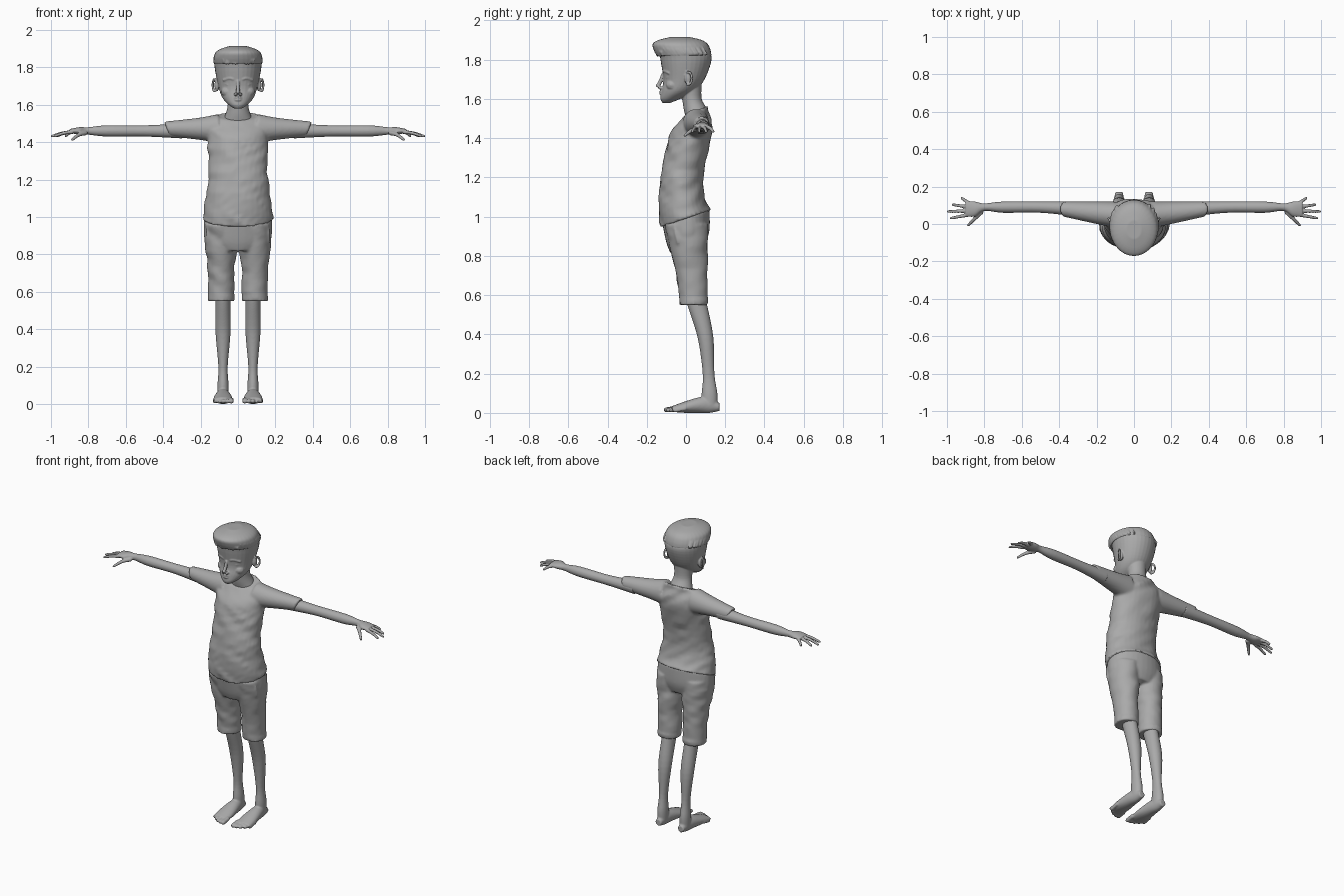
import bpy, bmesh, math, random
from mathutils import Vector, Matrix, noise

random.seed(4)
if "Cube" in bpy.data.objects:
    bpy.data.objects.remove(bpy.data.objects["Cube"])

grey = bpy.data.materials.new("plain_grey")
grey.use_nodes = True
tone = (0.4, 0.4, 0.4, 1)
grey.diffuse_color = tone
grey.node_tree.nodes["Principled BSDF"].inputs["Base Color"].default_value = tone


def spline(rows, steps=5):
    """Catmull-Rom interpolation through equally long rows."""
    last = len(rows) - 1
    smooth = []
    for i in range(last):
        before, start, end, after = (Vector(rows[max(0, min(last, i + k))])
                                     for k in (-1, 0, 1, 2))
        for step in range(steps):
            t = step / steps
            slope_in, slope_out = (end - before) / 2, (after - start) / 2
            bend = 3 * (end - start) - 2 * slope_in - slope_out
            twist = 2 * (start - end) + slope_in + slope_out
            smooth.append(start + t * (slope_in + t * (bend + t * twist)))
    return smooth + [Vector(rows[last])]


def skin(bm, rings):
    """Join rings of points into a closed tube."""
    loops = [[bm.verts.new(point) for point in ring] for ring in rings]
    for low, high in zip(loops, loops[1:]):
        for k in range(len(low)):
            bm.faces.new((low[k - 1], low[k], high[k], high[k - 1]))
    bm.faces.new(loops[0])
    bm.faces.new(loops[-1])


def loft(bm, axis, offset, rows, side=1, tilt=None, fold=0):
    """Elliptic skin; rows hold position on axis, centre and two radii."""
    segments = 32
    rings = []
    for along, centre, wide, deep in spline(rows):
        ring = []
        for k in range(segments):
            angle = math.tau * k / segments
            across, rise = math.cos(angle), math.sin(angle)
            t = along + (tilt(along) * deep * rise if tilt else 0)
            if axis == "z":
                point = Vector((offset + wide * across, centre + deep * rise, t))
            elif axis == "x":
                point = Vector((t, centre + wide * across, offset + deep * rise))
            else:
                point = Vector((offset + wide * across, t, centre + deep * rise))
            point.x *= side
            if fold:
                # Cloth creases run mostly sideways
                x, y, z = point
                crease = fold * noise.noise(Vector((x * 7, y * 7, z * 20 + x * 12)))
                point += crease * Vector((across * side, rise, 0))
            ring.append(point)
        rings.append(ring)
    skin(bm, rings)


def ball(bm, centre, size, side=1):
    x, y, z = centre
    place = Matrix.Translation((x * side, y, z)) @ Matrix.Diagonal((*size, 1))
    bmesh.ops.create_icosphere(bm, subdivisions=2, radius=1, matrix=place)


def stroke(bm, points, thick, thin, side=1):
    """Tapered strand with narrowed ends along its points."""
    path = spline(points)
    last = len(path) - 1
    normal = (path[1] - path[0]).orthogonal()
    rings = []
    for k, point in enumerate(path):
        direction = (path[min(k + 1, last)] - path[max(k - 1, 0)]).normalized()
        normal = (normal - direction * normal.dot(direction)).normalized()
        other = direction.cross(normal)
        radius = thick + (thin - thick) * k / last
        if k in (0, last):
            radius *= .6
        ring = []
        for corner in range(8):
            angle = math.tau * corner / 8
            spot = point + radius * (normal * math.cos(angle) + other * math.sin(angle))
            spot.x *= side
            ring.append(spot)
        rings.append(ring)
    skin(bm, rings)


def finish(name, bm, voxel, smooth=3):
    """Fuse the overlapping pieces into one smooth skin."""
    bmesh.ops.recalc_face_normals(bm, faces=bm.faces)
    mesh = bpy.data.meshes.new(name)
    bm.to_mesh(mesh)
    bm.free()
    mesh.materials.append(grey)
    part = bpy.data.objects.new(name, mesh)
    bpy.context.collection.objects.link(part)
    fuse = part.modifiers.new("fuse", "REMESH")
    fuse.mode = "VOXEL"
    fuse.voxel_size = voxel
    fuse.use_smooth_shade = True
    soften = part.modifiers.new("soften", "SMOOTH")
    soften.iterations = smooth


sides = {"left": 1, "right": -1}

# Shirt: body with a slanted hem and collar, then sleeves
bm = bmesh.new()
loft(bm, "z", 0, [(.99, 0, .19, .13), (1.06, -.02, .18, .12), (1.2, -.02, .16, .11),
                  (1.4, .02, .16, .11), (1.46, .03, .16, .1), (1.51, .04, .15, .07),
                  (1.54, .05, .11, .06)],
     tilt=lambda z: 5 * (z - 1.25) ** 2, fold=.012)
for side in sides.values():
    loft(bm, "x", 1.47, [(.1, .05, .07, .08), (.2, .06, .06, .06), (.38, .08, .04, .04)],
         side, tilt=lambda x: x)
finish("shirt", bm, .008)

# Shorts: hips, legs with a hem band, and pocket seams
bm = bmesh.new()
loft(bm, "z", 0, [(.84, .01, .13, .09), (.9, .01, .18, .11), (1, 0, .18, .12)],
     tilt=lambda z: z / 3)
for side in sides.values():
    loft(bm, "z", .09, [(.55, .04, .07, .07), (.7, .03, .07, .08), (.88, .01, .09, .1),
                        (.96, 0, .09, .11)], side, fold=.008)
    loft(bm, "z", .09, [(.55, .04, .07, .07), (.58, .04, .07, .075)], side)
    stroke(bm, [(.16, -.06, .95), (.17, -.05, .9), (.17, -.04, .86)], .006, .004, side)
finish("shorts", bm, .008)

for label, side in sides.items():
    # Arm and palm
    bm = bmesh.new()
    loft(bm, "x", 1.46, [(.3, .08, .04, .04), (.5, .09, .03, .03), (.7, .09, .03, .03),
                         (.8, .09, .02, .02), (.85, .08, .04, .02), (.9, .08, .04, .01)], side)
    # Spread fingers and thumb
    for i, tip in enumerate((.985, 1, .975, .925)):
        knuckle = Vector((.88, .05 + .02 * i, 1.455))
        end = Vector((tip, .03 + .037 * i, 1.43))
        middle = (knuckle + end) / 2 + Vector((0, 0, .006))
        stroke(bm, [knuckle, middle, end], .011, .007, side)
    stroke(bm, [(.81, .07, 1.45), (.85, .03, 1.44), (.89, -.01, 1.41)], .014, .007, side)
    finish(label + "_arm", bm, .004, smooth=2)

    # Lower leg and foot
    bm = bmesh.new()
    loft(bm, "z", .08, [(.04, .12, .03, .04), (.1, .12, .03, .04), (.2, .115, .025, .03),
                        (.38, .1, .04, .04), (.54, .06, .04, .05), (.62, .04, .04, .05)], side)
    loft(bm, "y", .08, [(.17, .03, .02, .02), (.12, .04, .03, .04), (.07, .04, .04, .04),
                        (0, .03, .05, .03), (-.07, .02, .05, .015)], side)
    # Toes shrink outwards from the big toe
    for i in range(5):
        x, tip, radius = .036 + .022 * i, -.112 + .003 * i * i, .014 - .001 * i
        stroke(bm, [(x, tip + .07, .024), (x, tip, radius)], radius, radius, side)
    finish(label + "_leg", bm, .005)

# Neck and skull
bm = bmesh.new()
loft(bm, "z", 0, [(1.47, .06, .1, .05), (1.54, .05, .07, .06), (1.6, .03, .055, .05),
                  (1.68, .02, .06, .06)])
loft(bm, "z", 0, [(1.58, -.1, .02, .02), (1.6, -.08, .05, .05), (1.64, -.04, .085, .085),
                  (1.7, -.01, .105, .105), (1.8, 0, .125, .13), (1.85, -.01, .12, .12),
                  (1.9, -.01, .05, .05)])
# Nose, mouth mound and chin
stroke(bm, [(0, -.117, 1.73), (0, -.13, 1.69), (0, -.147, 1.66)], .008, .012)
ball(bm, (0, -.115, 1.63), (.024, .016, .012))
ball(bm, (0, -.112, 1.6), (.024, .017, .015))
for side in sides.values():
    # Nostril, cheek, eyeball, brow and eyelid
    ball(bm, (.013, -.13, 1.656), (.009, .013, .008), side)
    ball(bm, (.055, -.07, 1.67), (.036, .033, .03), side)
    ball(bm, (.05, -.087, 1.708), (.017, .016, .01), side)
    stroke(bm, [(.02, -.113, 1.735), (.045, -.107, 1.742), (.08, -.085, 1.73)], .008, .007, side)
    stroke(bm, [(.03, -.104, 1.712), (.05, -.1, 1.719), (.07, -.087, 1.71)], .004, .004, side)
    # Upper and lower lip
    for height in (1.638, 1.626):
        stroke(bm, [(0, -.132, height), (.012, -.128, height), (.025, -.115, 1.632)],
               .006, .003, side)
    # Ear with a raised rim
    ball(bm, (.112, .01, 1.705), (.014, .018, .034), side)
    rim = [(.125 + .01 * math.cos(a), .01 + .02 * math.cos(a), 1.705 + .034 * math.sin(a))
           for a in range(-2, 3)]
    stroke(bm, rim, .007, .006, side)
finish("head", bm, .004, smooth=2)

# Hair: cap, strands combed forward into a fringe, and side strands
bm = bmesh.new()
loft(bm, "z", 0, [(1.82, -.01, .13, .14), (1.85, -.02, .13, .145), (1.88, -.03, .12, .14),
                  (1.9, -.03, .09, .11), (1.915, -.03, .04, .05)])
for strand in range(30):
    x = random.uniform(-.085, .085)
    stray = random.uniform(-.012, .012)
    bulge = 4 * x * x
    path = [(x + stray * math.cos(2 * k), .09 - .06 * k + bulge * k / 4,
             1.875 - bulge + .03 * math.sin(.8 * k)) for k in range(5)]
    path.append((x + stray, bulge - .145, 1.825 + stray))
    stroke(bm, path, .008, .006)
for side in sides.values():
    for strand in range(16):
        y = -.11 + .013 * strand + random.uniform(-.006, .006)
        reach = math.sqrt(1 - ((y + .02) / .145) ** 2)
        stroke(bm, [(.1 * reach, y - .015, 1.88), (.124 * reach, y, 1.855),
                    (.128 * reach, y + .02, 1.825)], .007, .005, side)
finish("hair", bm, .004, smooth=2)
